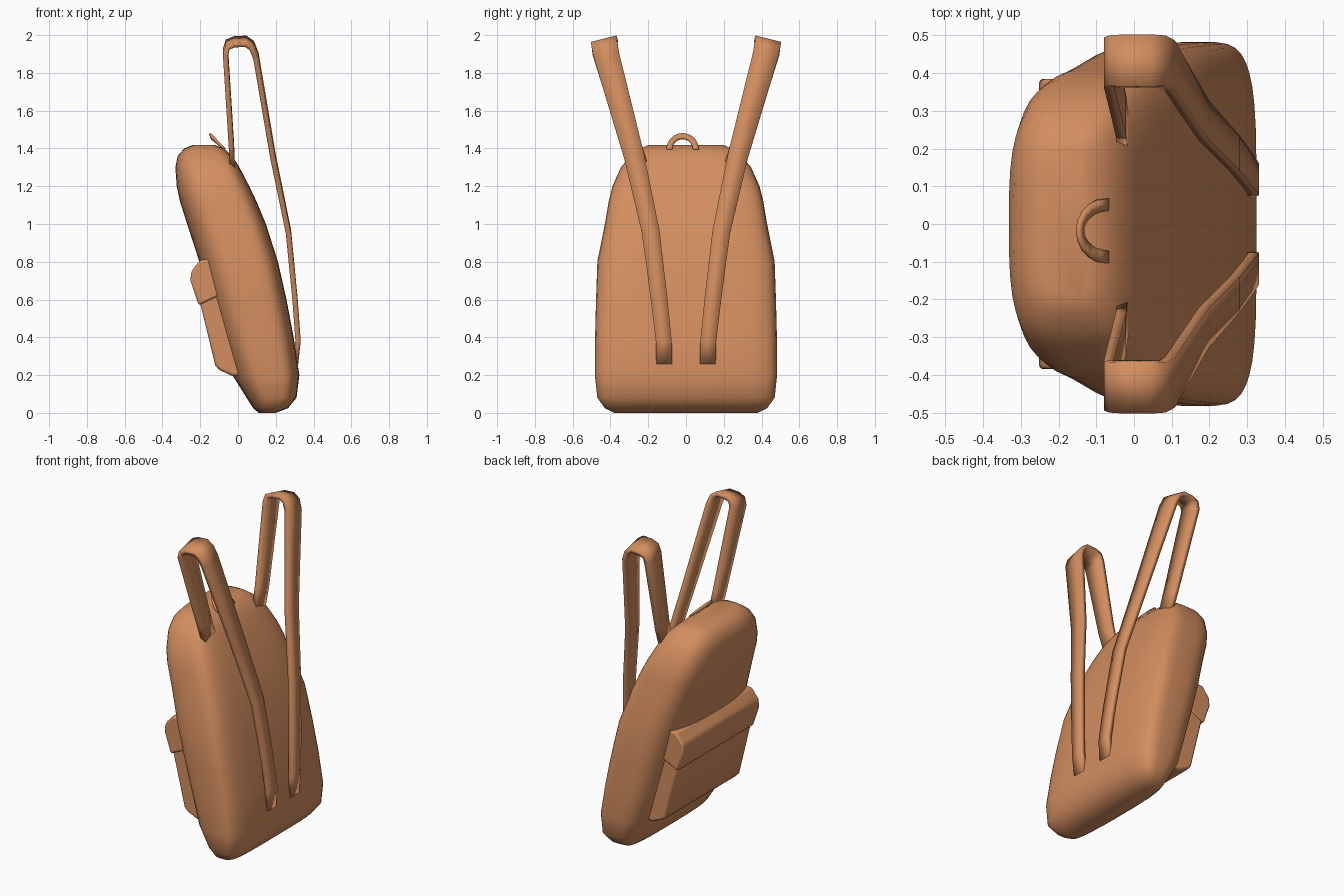
import bpy, bmesh, math
from mathutils import Vector

if "Cube" in bpy.data.objects:
    bpy.data.objects.remove(bpy.data.objects["Cube"])

mat = bpy.data.materials.new("tan_fabric")
mat.diffuse_color = (0.65, 0.27, 0.115, 1)
mat.use_nodes = True
mat.node_tree.nodes["Principled BSDF"].inputs["Base Color"].default_value = mat.diffuse_color


def make(name, verts, faces, angle=40):
    me = bpy.data.meshes.new(name)
    me.from_pydata(verts, [], faces)
    bm = bmesh.new()
    bm.from_mesh(me)
    bmesh.ops.recalc_face_normals(bm, faces=bm.faces)
    bm.to_mesh(me)
    bm.free()
    me.materials.append(mat)
    ob = bpy.data.objects.new(name, me)
    bpy.context.collection.objects.link(ob)
    bpy.context.view_layer.objects.active = ob
    ob.select_set(True)
    bpy.ops.object.shade_smooth_by_angle(angle=math.radians(angle))
    ob.select_set(False)
    return ob


def power(v, e):
    return math.copysign(abs(v) ** e, v)


# Leaning bag body: stacked rounded sections (z, front x, back x, half width)
rings = [(0.0, 0.11, 0.20, 0.38), (0.025, 0.08, 0.265, 0.43), (0.08, 0.045, 0.31, 0.47),
         (0.2, -0.03, 0.325, 0.483), (0.4, -0.09, 0.295, 0.482), (0.6, -0.15, 0.257, 0.477),
         (0.8, -0.205, 0.212, 0.47), (1.0, -0.27, 0.148, 0.43), (1.12, -0.308, 0.098, 0.41),
         (1.2, -0.325, 0.06, 0.39), (1.3, -0.332, 0.008, 0.345), (1.36, -0.32, -0.03, 0.295),
         (1.4, -0.285, -0.075, 0.24), (1.418, -0.24, -0.12, 0.2)]
N = 40
verts = []
for z, xf, xb, hw in rings:
    cx, d = xf + (xb - xf) * 0.55, xb - xf
    for i in range(N):
        a = 2 * math.pi * (i + 0.5) / N
        c, s = math.cos(a), math.sin(a)
        e = 2 / 4.5 if c > 0 else 2 / 3.2
        verts.append((cx + power(c, e) * d * (0.45 if c > 0 else 0.55), power(s, e) * hw, z))
faces = [tuple(range(N)), tuple(range(len(verts) - N, len(verts)))]
for r in range(len(rings) - 1):
    for i in range(N):
        j = (i + 1) % N
        faces.append((r * N + i, r * N + j, (r + 1) * N + j, (r + 1) * N + i))
make("bag_body", verts, faces, 60)


def slab(name, profile, hw, bevel):
    """Side profile in x-z, extruded across y."""
    n = len(profile)
    v = [(x, y, z) for y in (-hw, hw) for x, z in profile]
    f = [tuple(range(n)), tuple(range(n, 2 * n))]
    f += [(i, (i + 1) % n, n + (i + 1) % n, n + i) for i in range(n)]
    ob = make(name, v, f)
    b = ob.modifiers.new("soft_edges", "BEVEL")
    b.width, b.segments = bevel, 3


# Front pocket and its overhanging flap
slab("front_pocket", [(-0.19, 0.68), (-0.2, 0.58), (-0.12, 0.25), (-0.1, 0.228),
                      (-0.03, 0.195), (0.1, 0.2), (0.0, 0.68)], 0.375, 0.015)
slab("pocket_flap", [(-0.2, 0.81), (-0.247, 0.75), (-0.252, 0.7), (-0.208, 0.57),
                     (-0.1, 0.62), (-0.12, 0.82)], 0.385, 0.012)


def ribbon(name, centres, sides, thickness):
    """Flat strip through centre points with half-width vectors."""
    v = []
    for c, s in zip(centres, sides):
        v += [Vector(c) - Vector(s), Vector(c) + Vector(s)]
    f = [(2 * i, 2 * i + 1, 2 * i + 3, 2 * i + 2) for i in range(len(centres) - 1)]
    ob = make(name, v, f)
    m = ob.modifiers.new("thickness", "SOLIDIFY")
    m.thickness, m.offset = thickness, 0


# Shoulder straps: (x, y, z, half width), looped high above the bag
path = [(-0.03, 0.25, 1.3, 0.05), (-0.035, 0.29, 1.42, 0.054), (-0.066, 0.428, 1.91, 0.068),
        (-0.055, 0.431, 1.95, 0.069), (-0.02, 0.432, 1.964, 0.07), (0.04, 0.432, 1.968, 0.07),
        (0.073, 0.431, 1.945, 0.069), (0.095, 0.42, 1.89, 0.068), (0.185, 0.275, 1.36, 0.054),
        (0.267, 0.187, 0.96, 0.047), (0.302, 0.142, 0.6, 0.044), (0.318, 0.118, 0.38, 0.042),
        (0.305, 0.115, 0.26, 0.042)]
for label, sgn in (("left", 1), ("right", -1)):
    centres, sides = [], []
    for x, y, z, w in path:
        t = 0.24 * min(1, max(0, (z - 0.3) / 0.9))
        centres.append((x, sgn * y, z))
        sides.append((0, sgn * w * math.cos(t), -w * math.sin(t)))
    ribbon(label + "_shoulder_strap", centres, sides, 0.028)

# Small carry loop on top
centres, sides = [], []
for i in range(11):
    a = math.pi * i / 10
    c, s = math.cos(a), math.sin(a)
    centres.append((-0.07 - 0.073 * s, -0.018 + 0.07 * c, 1.395 + 0.07 * s))
    sides.append((-0.006 * s, 0.016 * c, 0.014 * s))
ribbon("carry_loop", centres, sides, 0.012)
